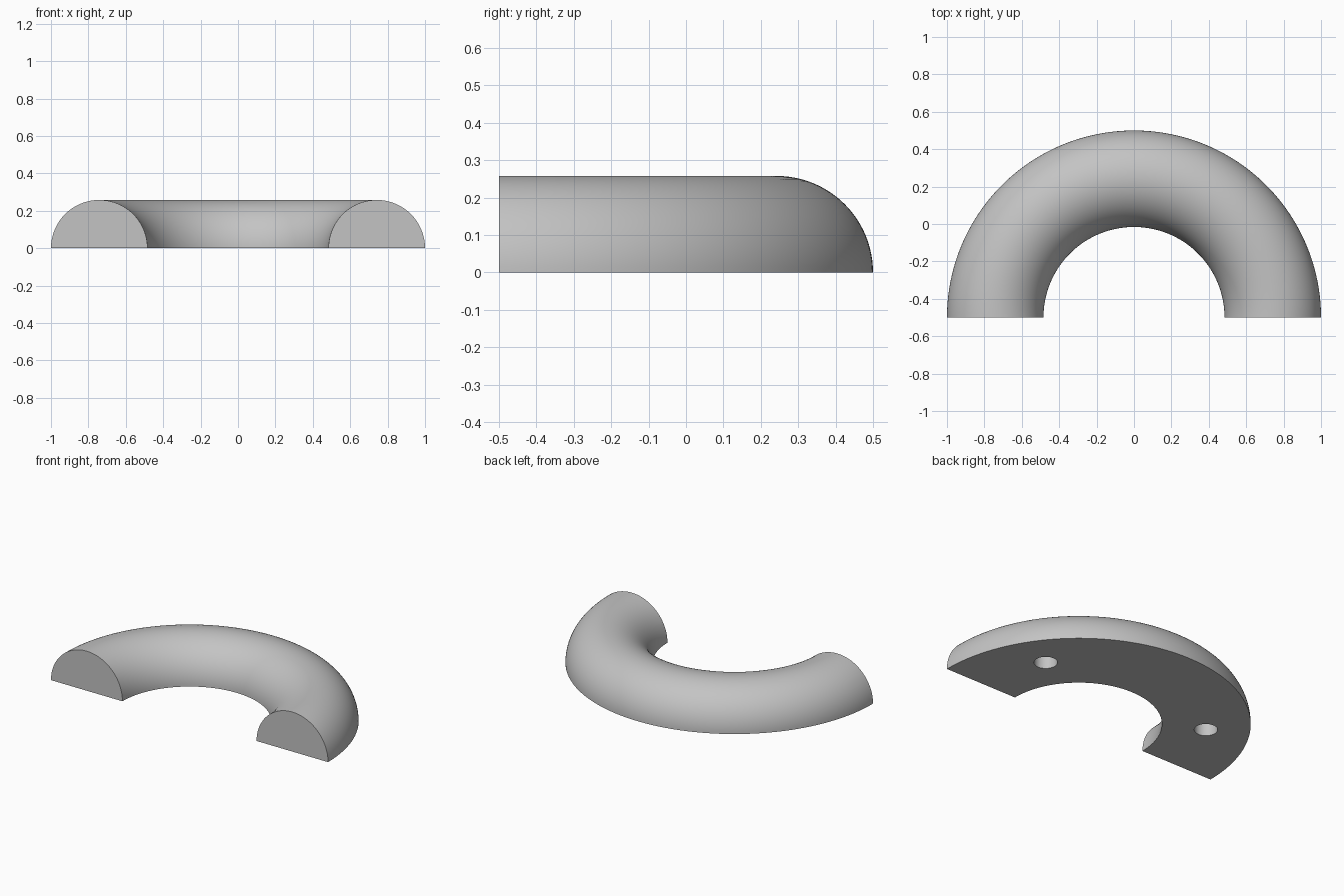
import bpy, bmesh
from math import pi, sin, cos, radians
from mathutils import Matrix

cube = bpy.data.objects.get("Cube")
if cube:
    bpy.data.objects.remove(cube, do_unlink=True)

RING, TUBE, BACK = 0.742, 0.258, -0.5       # arc radius, half-round radius, arc centre y
HOLE_R, HOLE_DEPTH, HOLE_ANGLE = 0.068, 0.13, 35

grey = bpy.data.materials.new("plain_grey")
grey.use_nodes = True
colour = (0.55, 0.55, 0.55, 1)
grey.diffuse_color = colour
grey.node_tree.nodes["Principled BSDF"].inputs["Base Color"].default_value = colour


def make_object(name, bm):
    bmesh.ops.recalc_face_normals(bm, faces=bm.faces)
    mesh = bpy.data.meshes.new(name)
    bm.to_mesh(mesh)
    bm.free()
    mesh.materials.append(grey)
    obj = bpy.data.objects.new(name, mesh)
    bpy.context.collection.objects.link(obj)
    return obj


# Handle: half-round outline swept through half a turn, with both ends closed
bm = bmesh.new()
steps = 48
outline = [bm.verts.new((RING + TUBE * cos(pi * i / steps), BACK, TUBE * sin(pi * i / steps)))
           for i in range(steps + 1)]
edges = [bm.edges.new((v, outline[(i + 1) % len(outline)])) for i, v in enumerate(outline)]
bmesh.ops.spin(bm, geom=outline + edges, cent=(0, BACK, 0), axis=(0, 0, 1),
               angle=pi, steps=128, use_duplicate=False)
bmesh.ops.holes_fill(bm, edges=[e for e in bm.edges if e.is_boundary], sides=0)
handle = make_object("curved_handle", bm)

# Two blind screw holes in the flat underside
bm = bmesh.new()
for side in (1, -1):
    a = radians(HOLE_ANGLE)
    place = Matrix.Translation((side * RING * cos(a), BACK + RING * sin(a), 0))
    bmesh.ops.create_cone(bm, cap_ends=True, segments=48, radius1=HOLE_R, radius2=HOLE_R,
                          depth=2 * HOLE_DEPTH, matrix=place)
cutter = make_object("hole_cutter", bm)
cutter.hide_render = True

drill = handle.modifiers.new("drill", "BOOLEAN")
drill.operation = "DIFFERENCE"
drill.solver = "EXACT"
drill.object = cutter

bpy.ops.object.select_all(action="DESELECT")
handle.select_set(True)
bpy.context.view_layer.objects.active = handle
bpy.ops.object.modifier_apply(modifier=drill.name)
bpy.data.objects.remove(cutter, do_unlink=True)
bpy.ops.object.shade_smooth_by_angle(angle=radians(30))
